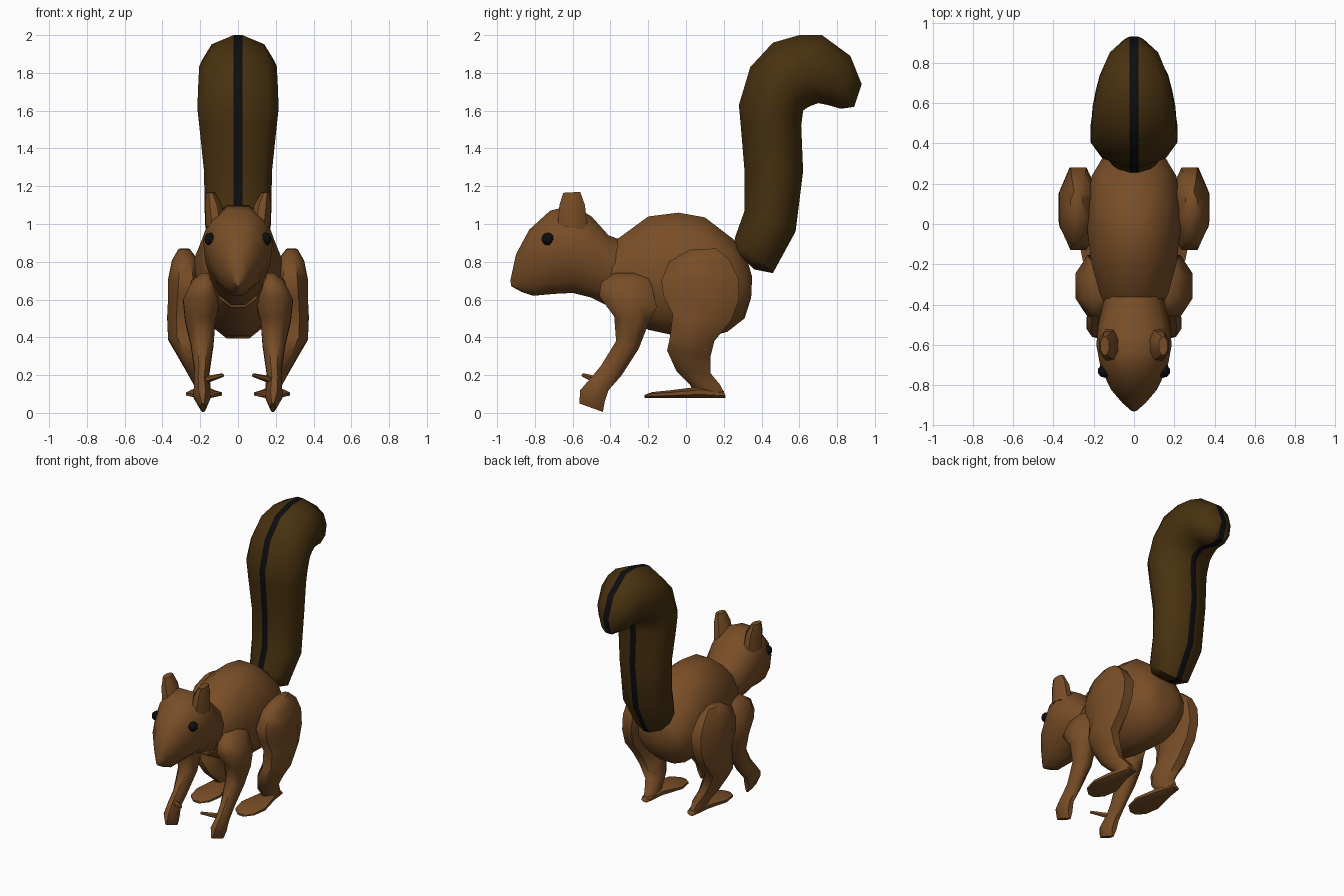
import bpy
import bmesh
from math import sin, cos, pi, radians
from mathutils import Vector, Matrix

default_cube = bpy.data.objects.get("Cube")
if default_cube:
    bpy.data.objects.remove(default_cube)


def make_material(name, red, green, blue):
    material = bpy.data.materials.new(name)
    material.use_nodes = True
    color = (red, green, blue, 1)
    material.diffuse_color = color
    material.node_tree.nodes["Principled BSDF"].inputs["Base Color"].default_value = color
    return material


fur_brown = make_material("fur brown", .19, .076, .02)
tail_brown = make_material("dark tail brown", .065, .031, .005)
black = make_material("black", .004, .004, .005)


def finish(name, bm, materials, sharp_angle=50):
    """Turn a bmesh into a smooth shaded object that keeps its hard edges."""
    bmesh.ops.recalc_face_normals(bm, faces=bm.faces)
    mesh = bpy.data.meshes.new(name)
    bm.to_mesh(mesh)
    bm.free()
    for material in materials:
        mesh.materials.append(material)
    mesh.shade_smooth()
    mesh.set_sharp_from_angle(angle=radians(sharp_angle))
    obj = bpy.data.objects.new(name, mesh)
    bpy.context.collection.objects.link(obj)
    return obj


def loft(name, stations, sides=8, side=1, taper=0, stripe=None, materials=(fur_brown,)):
    """Skin oval rings. A station is centre x, two opposite (y, z) outline
    points and the half width. A stripe keeps the middle strip one width."""
    bm = bmesh.new()
    rings = []
    grow = 1 / cos(pi / sides)
    for x, first, second, width in stations:
        first, second = Vector((0, *first)), Vector((0, *second))
        middle, half = (first + second) / 2, (first - second) / 2
        ring = []
        for k in range(sides):
            angle = (k + .5) * 2 * pi / sides
            along = cos(angle) * grow
            across = sin(angle) * grow * width * (1 + taper * along)
            if stripe and abs(along) > .99:
                across = stripe if across > 0 else -stripe
            point = middle + half * along
            point.x = side * (x + across)
            ring.append(bm.verts.new(point))
        rings.append(ring)
    for a, b in zip(rings, rings[1:]):
        for k in range(sides):
            n = (k + 1) % sides
            bm.faces.new((a[k], a[n], b[n], b[k]))
    # Close both ends with lengthwise strips
    for ring in (rings[0], rings[-1]):
        for k in range(-sides // 4, sides // 4 - 1):
            m = sides // 2 - 1 - k
            bm.faces.new([ring[i % sides] for i in (k, k + 1, m - 1, m)])
    if stripe:
        for face in bm.faces:
            face.material_index = int(abs(face.calc_center_median().x) < stripe / 2)
    return finish(name, bm, materials)


# Torso, from neck to rump
loft("torso", [
    (0, (-.43, .88), (-.42, .56), .13),
    (0, (-.35, .93), (-.34, .52), .17),
    (0, (-.2, 1.04), (-.2, .44), .21),
    (0, (-.04, 1.06), (-.06, .41), .23),
    (0, (.1, 1.035), (.1, .395), .23),
    (0, (.25, .92), (.22, .43), .21),
    (0, (.33, .79), (.31, .5), .16),
    (0, (.35, .72), (.345, .61), .09),
], sides=12)

# Head, from nose to a neck buried in the torso
loft("head", [
    (0, (-.93, .7), (-.925, .67), .012),
    (0, (-.9, .84), (-.87, .64), .055),
    (0, (-.83, .97), (-.81, .62), .11),
    (0, (-.72, 1.07), (-.7, .63), .16),
    (0, (-.6, 1.1), (-.6, .635), .18),
    (0, (-.5, 1.04), (-.5, .61), .17),
    (0, (-.41, .94), (-.4, .56), .15),
    (0, (-.3, .9), (-.3, .6), .12),
], sides=12, taper=.15)

# Tail, following its front and back outlines, with a stripe all round
loft("tail", [
    (0, (.25, .87), (.36, .76), .09),
    (0, (.26, .93), (.46, .74), .14),
    (0, (.31, 1.07), (.58, .96), .175),
    (0, (.31, 1.28), (.62, 1.28), .18),
    (0, (.29, 1.52), (.61, 1.52), .205),
    (0, (.28, 1.63), (.62, 1.6), .215),
    (0, (.34, 1.83), (.64, 1.615), .21),
    (0, (.46, 1.96), (.66, 1.625), .205),
    (0, (.6, 2), (.7, 1.64), .19),
    (0, (.72, 2), (.75, 1.63), .17),
    (0, (.87, 1.89), (.82, 1.61), .12),
    (0, (.93, 1.74), (.89, 1.62), .05),
], sides=12, stripe=.023, materials=(tail_brown, black))

front_leg = [
    (.165, (-.38, .74), (-.25, .74), .03),
    (.18, (-.45, .69), (-.19, .71), .065),
    (.19, (-.46, .62), (-.155, .56), .1),
    (.2, (-.38, .51), (-.2, .47), .08),
    (.19, (-.37, .38), (-.25, .34), .06),
    (.19, (-.45, .25), (-.34, .2), .04),
    (.195, (-.5, .19), (-.41, .12), .038),
    (.19, (-.56, .12), (-.43, .06), .045),
    (.185, (-.565, .05), (-.44, .005), .015),
]
hind_leg = [
    (.285, (.02, .865), (.16, .87), .03),
    (.28, (-.09, .8), (.23, .81), .07),
    (.275, (-.13, .7), (.28, .71), .095),
    (.285, (-.12, .62), (.28, .6), .085),
    (.29, (-.07, .52), (.24, .49), .085),
    (.29, (-.085, .4), (.15, .38), .08),
    (.255, (-.1, .33), (.13, .3), .07),
    (.215, (-.05, .22), (.13, .21), .055),
    (.19, (.02, .15), (.18, .15), .045),
    (.185, (.06, .09), (.21, .09), .035),
]
hind_foot = [
    (.185, (.2, .115), (.21, .08), .03),
    (.185, (.08, .14), (.08, .08), .055),
    (.18, (-.08, .12), (-.08, .08), .095),
    (.18, (-.18, .11), (-.18, .08), .075),
    (.18, (-.22, .095), (-.22, .08), .03),
]
ear = [
    (.115, (-.68, .99), (-.52, .97), .055),
    (.13, (-.67, 1.1), (-.535, 1.1), .045),
    (.145, (-.65, 1.165), (-.56, 1.17), .022),
]

# Paired parts
for label, side in (("left", 1), ("right", -1)):
    loft(label + "_front_leg", front_leg, side=side)
    loft(label + "_hind_leg", hind_leg, side=side)
    loft(label + "_hind_foot", hind_foot, side=side)
    loft(label + "_ear", ear, side=side)

    # Thumb pointing inward from the front paw
    base, tip = Vector((side * .19, -.46, .17)), Vector((side * .08, -.545, .2))
    direction = tip - base
    bm = bmesh.new()
    turn = direction.to_track_quat("Z", "Y").to_matrix().to_4x4()
    bmesh.ops.create_cone(bm, cap_ends=True, segments=6, radius1=.022, radius2=.01,
                          depth=direction.length,
                          matrix=Matrix.Translation((base + tip) / 2) @ turn)
    finish(label + "_thumb", bm, [fur_brown])

    # Eye
    bm = bmesh.new()
    bmesh.ops.create_uvsphere(bm, u_segments=10, v_segments=6, radius=.034,
                              matrix=Matrix.Translation((side * .146, -.73, .92)))
    finish(label + "_eye", bm, [black])
